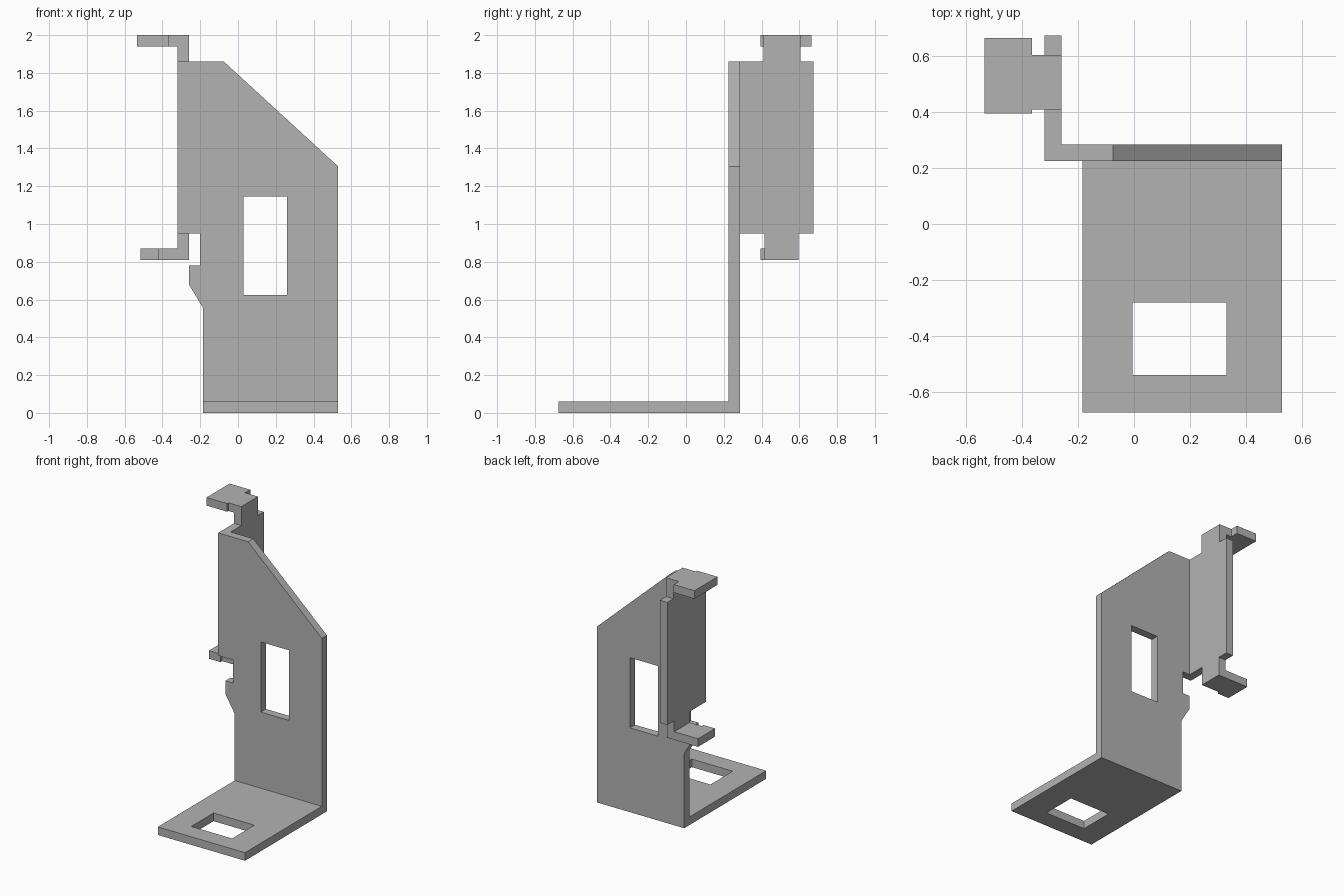
import bpy
import bmesh
from mathutils import Vector

cube = bpy.data.objects.get("Cube")
if cube:
    bpy.data.objects.remove(cube, do_unlink=True)

# Single sheet-metal colour
steel = bpy.data.materials.new("plain grey metal")
steel.use_nodes = True
GREY = (0.45, 0.45, 0.45, 1)
steel.diffuse_color = GREY
steel.node_tree.nodes["Principled BSDF"].inputs["Base Color"].default_value = GREY

T = 0.06  # sheet thickness


def rect(a0, a1, b0, b1):
    return [(a0, b0), (a1, b0), (a1, b1), (a0, b1)]


def sheet(name, axis, start, outline, holes=(), thickness=T):
    """Extrude a flat outline with holes along an axis (0=x, 1=y, 2=z)."""
    bm = bmesh.new()
    for loop in (outline, *holes):
        verts = []
        for a, b in loop:
            co = [a, b]
            co.insert(axis, start)
            verts.append(bm.verts.new(co))
        for i, v in enumerate(verts):
            bm.edges.new((verts[i - 1], v))
    bmesh.ops.triangle_fill(bm, edges=bm.edges[:], use_beauty=True)
    grown = bmesh.ops.extrude_face_region(bm, geom=bm.faces[:], use_keep_orig=True)
    move = Vector((0, 0, 0))
    move[axis] = thickness
    bmesh.ops.translate(bm, vec=move, verts=[
        g for g in grown["geom"] if isinstance(g, bmesh.types.BMVert)])
    bmesh.ops.recalc_face_normals(bm, faces=bm.faces[:])
    mesh = bpy.data.meshes.new(name)
    bm.to_mesh(mesh)
    bm.free()
    mesh.materials.append(steel)
    obj = bpy.data.objects.new(name, mesh)
    bpy.context.collection.objects.link(obj)
    return obj


# Foot plate with rectangular window
sheet("base_plate", 2, 0, rect(-0.185, 0.53, -0.675, 0.225),
      [rect(-0.005, 0.33, -0.54, -0.28)])

# Upright plate with sloped shoulder, side notch and window
sheet("upright_plate", 1, 0.225,
      [(-0.185, 0), (0.53, 0), (0.53, 1.305), (-0.075, 1.86), (-0.32, 1.86),
       (-0.32, 0.95), (-0.2, 0.95), (-0.2, 0.78), (-0.26, 0.78),
       (-0.26, 0.68), (-0.185, 0.555)],
      [rect(0.03, 0.26, 0.625, 1.145)])

# Flange bent backwards, with a narrow neck at top and bottom
sheet("side_flange", 0, -0.32,
      [(0.285, 0.95), (0.415, 0.95), (0.415, 0.81), (0.595, 0.81),
       (0.595, 0.95), (0.675, 0.95), (0.675, 1.86), (0.605, 1.86),
       (0.605, 2), (0.41, 2), (0.41, 1.86), (0.285, 1.86)])

# Upper tab widens to both sides
sheet("upper_tab", 2, 2 - T,
      [(-0.32, 0.41), (-0.32, 0.605), (-0.365, 0.605), (-0.365, 0.665),
       (-0.535, 0.665), (-0.535, 0.395), (-0.365, 0.395), (-0.365, 0.41)])

# Lower tab has a small step towards the front
sheet("lower_tab", 2, 0.81,
      [(-0.32, 0.415), (-0.32, 0.595), (-0.515, 0.595), (-0.515, 0.395),
       (-0.42, 0.395), (-0.42, 0.415)])
